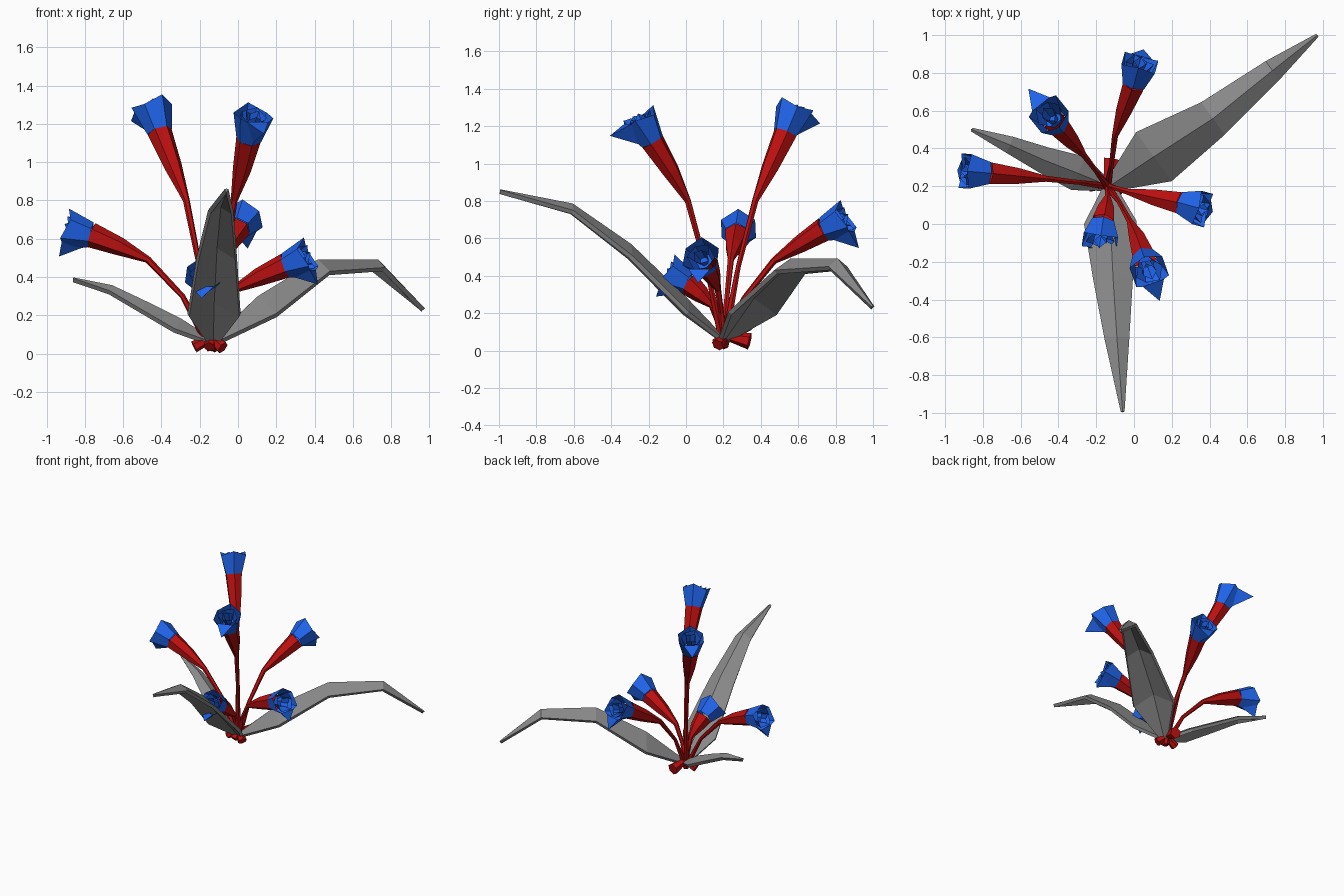
import bpy
from math import cos, sin, pi
from mathutils import Vector as V

if "Cube" in bpy.data.objects:
    bpy.data.objects.remove(bpy.data.objects["Cube"])


def material(name, color):
    m = bpy.data.materials.new(name)
    m.diffuse_color = color
    m.use_nodes = True
    m.node_tree.nodes["Principled BSDF"].inputs["Base Color"].default_value = m.diffuse_color
    return m


RED = material("red", (0.5, 0.005, 0.005, 1))
BLUE = material("blue", (0.014, 0.125, 0.82, 1))
GREY = material("dark_grey", (0.25, 0.25, 0.25, 1))
BASE = V((-0.14, 0.2, 0.02))


def make(name, verts, faces, mat):
    me = bpy.data.meshes.new(name)
    me.from_pydata([tuple(v) for v in verts], [], faces)
    me.update()
    ob = bpy.data.objects.new(name, me)
    bpy.context.collection.objects.link(ob)
    me.materials.append(mat)
    return ob


def frame(axis):
    # axis, the direction facing the ground, and the sideways direction
    axis = axis.normalized()
    side = axis.cross(V((0, 0, 1))).normalized()
    return axis, side.cross(axis).normalized() * -1, side


def ring(c, axis, r, n=6, turn=0.0):
    a, down, side = frame(axis)
    return [c + (down * cos(2 * pi * i / n + turn) + side * sin(2 * pi * i / n + turn)) * r
            for i in range(n)]


def skin(rings, caps=(False, False)):
    n = len(rings[0])
    verts = [v for r in rings for v in r]
    faces = [(k * n + i, k * n + (i + 1) % n, (k + 1) * n + (i + 1) % n, (k + 1) * n + i)
             for k in range(len(rings) - 1) for i in range(n)]
    if caps[0]:
        faces.append(tuple(range(n))[::-1])
    if caps[1]:
        faces.append(tuple(range(len(verts) - n, len(verts))))
    return verts, faces


def tube(name, pts, radii, mat):
    rings = []
    for i, p in enumerate(pts):
        t = pts[min(i + 1, len(pts) - 1)] - pts[max(i - 1, 0)]
        rings.append(ring(p, t, radii[i]))
    return make(name, *skin(rings, (True, False)), mat)


def flower(i, pts, lip):
    pts = [BASE] + [V(p) for p in pts]
    neck, rim = pts[-2], pts[-1]
    # thin stem that swells into the trumpet
    tube(f"stem_{i}", pts[:-1], [0.022, 0.014, 0.018, 0.048, 0.066], RED)

    # blue cup with a slightly jagged rim
    axis = rim - neck
    a, down, side = frame(axis)
    outer = ring(rim, axis, 0.106)
    for k in range(6):
        outer[k] += a * (0.02 if k % 2 else -0.01)
    make(f"petal_cup_{i}", *skin([ring(neck, axis, 0.067), outer]), BLUE)

    # one pointed petal bent outward on the lower side
    tip = rim + down * lip + a * 0.01
    root = neck + axis * 0.15 + down * 0.07
    left, right = outer[0].lerp(outer[1], 0.65), outer[0].lerp(outer[5], 0.65)
    make(f"lip_petal_{i}", [root, left, right, tip], [(0, 1, 3), (0, 3, 2), (1, 2, 3)], BLUE)

    # nested inner petals
    for j, (r, rise, turn) in enumerate([(0.075, 0.015, 0.5), (0.042, 0.02, 1.0)]):
        top = ring(rim, axis, r, 6, turn)
        for k in range(6):
            top[k] += a * (rise if k % 2 else -0.01)
        bottom = ring(neck + axis * 0.4, axis, r * 0.6, 6, turn)
        make(f"inner_petals_{i}_{j}", *skin([bottom, top], (True, False)), BLUE)


flowers = [
    ([(-0.08, 0.12, 0.4), (-0.02, 0.01, 0.8), (0.02, -0.08, 0.96), (0.055, -0.18, 1.12), (0.08, -0.25, 1.24)], 0.19),
    ([(-0.2, 0.28, 0.45), (-0.27, 0.37, 0.8), (-0.34, 0.45, 0.98), (-0.41, 0.53, 1.16), (-0.45, 0.58, 1.29)], 0.19),
    ([(-0.12, 0.31, 0.28), (-0.1, 0.47, 0.48), (-0.05, 0.61, 0.57), (0.0, 0.74, 0.65), (0.03, 0.85, 0.7)], 0.17),
    ([(-0.29, 0.22, 0.3), (-0.47, 0.24, 0.49), (-0.62, 0.255, 0.56), (-0.77, 0.27, 0.62), (-0.89, 0.28, 0.65)], 0.15),
    ([(-0.1, 0.19, 0.2), (-0.03, 0.17, 0.33), (0.11, 0.14, 0.4), (0.25, 0.11, 0.46), (0.36, 0.08, 0.5)], 0.15),
    ([(-0.14, 0.18, 0.13), (-0.14, 0.14, 0.24), (-0.15, 0.08, 0.3), (-0.165, 0.01, 0.36), (-0.18, -0.09, 0.41)], 0.14),
]
for i, (pts, lip) in enumerate(flowers):
    flower(i, pts, lip)


# folded leaves: ridge points, half widths and edge droops
def leaf(i, ridge, widths, droops):
    ridge = [V(p) for p in ridge]
    run = ridge[-1] - ridge[0]
    side = V((-run.y, run.x, 0)).normalized()
    verts = []
    for p, w, d in zip(ridge, widths, droops):
        drop = V((0, 0, -d))
        verts += [p + side * w + drop, p, p - side * w + drop]
    faces = [(3 * k + j, 3 * k + 3 + j, 3 * k + 4 + j, 3 * k + 1 + j)
             for k in range(len(ridge) - 1) for j in range(2)]
    ob = make(f"leaf_{i}", verts, faces, GREY)
    mod = ob.modifiers.new("thickness", "SOLIDIFY")
    mod.thickness = 0.025
    mod.offset = 0


leaf(0, [(-0.13, 0.2, 0.06), (0.11, 0.36, 0.29), (0.42, 0.56, 0.48), (0.73, 0.81, 0.48), (0.965, 0.995, 0.23)],
     [0.025, 0.155, 0.1, 0.055, 0.004], [0.01, 0.09, 0.06, 0.04, 0.002])
leaf(1, [(-0.13, 0.2, 0.06), (-0.3, 0.27, 0.17), (-0.48, 0.34, 0.26), (-0.66, 0.42, 0.345), (-0.86, 0.5, 0.385)],
     [0.02, 0.09, 0.065, 0.04, 0.004], [0.01, 0.05, 0.04, 0.025, 0.002])
leaf(2, [(-0.13, 0.2, 0.06), (-0.125, 0.0, 0.27), (-0.11, -0.3, 0.56), (-0.09, -0.61, 0.775), (-0.06, -0.995, 0.85)],
     [0.025, 0.135, 0.1, 0.06, 0.004], [0.01, 0.07, 0.06, 0.035, 0.002])

# flared stubs at the foot of the plant
for i, (end, r) in enumerate([((-0.12, 0.34, 0.05), 0.045), ((-0.23, 0.2, 0.035), 0.032),
                              ((-0.08, 0.17, 0.03), 0.035), ((-0.15, 0.16, 0.035), 0.03)]):
    start = V((-0.14, 0.21, 0.08))
    axis = V(end) - start
    make(f"root_{i}", *skin([ring(start, axis, 0.022), ring(V(end), axis, r)], (True, True)), RED)
